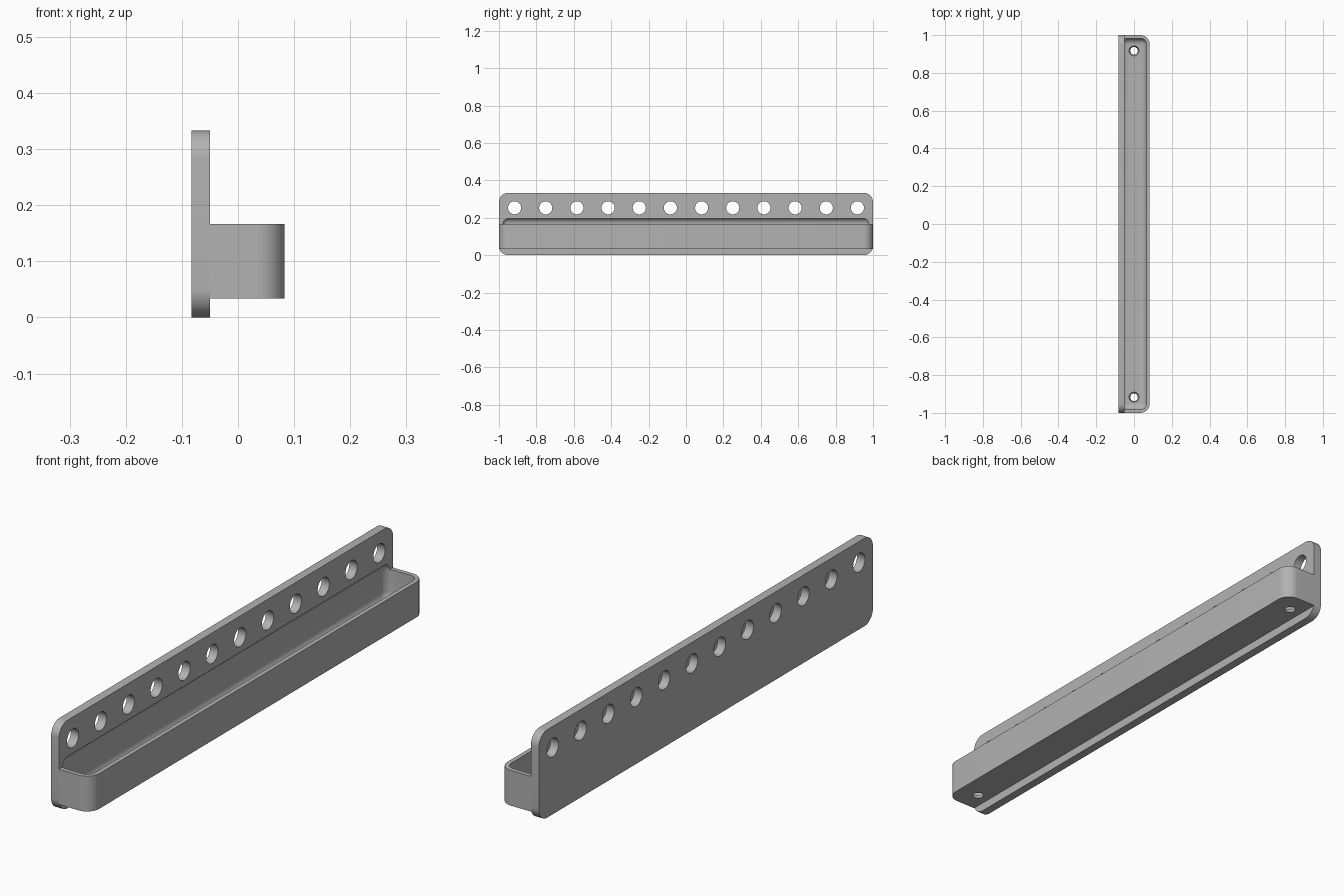
import bpy, bmesh, math
from mathutils import Matrix, Vector

cube = bpy.data.objects.get("Cube")
if cube:
    bpy.data.objects.remove(cube, do_unlink=True)

grey = bpy.data.materials.new("plain grey")
grey.use_nodes = True
tone = (0.45, 0.45, 0.45, 1)
grey.diffuse_color = tone
grey.node_tree.nodes["Principled BSDF"].inputs["Base Color"].default_value = tone


def make_box(name, low, high, radius, segments, pick):
    """Box between two corners, with the edges chosen by pick rounded."""
    bm = bmesh.new()
    low, high = Vector(low), Vector(high)
    bmesh.ops.create_cube(bm, size=1)
    bmesh.ops.scale(bm, vec=high - low, verts=bm.verts)
    bmesh.ops.translate(bm, vec=(low + high) / 2, verts=bm.verts)
    bmesh.ops.bevel(bm, geom=[e for e in bm.edges if pick(e)], offset=radius,
                    segments=segments, profile=0.5, affect='EDGES')
    return finish(name, bm)


def finish(name, bm):
    bmesh.ops.recalc_face_normals(bm, faces=bm.faces)
    mesh = bpy.data.meshes.new(name)
    bm.to_mesh(mesh)
    bm.free()
    mesh.materials.append(grey)
    obj = bpy.data.objects.new(name, mesh)
    bpy.context.collection.objects.link(obj)
    return obj


def add_cylinder(bm, centre, bottom, top, depth, turn=Matrix()):
    bmesh.ops.create_cone(bm, cap_ends=True, segments=40, radius1=bottom, radius2=top,
                          depth=depth, matrix=Matrix.Translation(centre) @ turn)


def along(edge, axis):
    d = edge.verts[1].co - edge.verts[0].co
    return abs(d[axis]) > 0.99 * d.length


def cut(obj, cutters):
    """Apply the cutters and smooth the rounded surfaces."""
    bpy.context.view_layer.objects.active = obj
    for cutter in cutters:
        mod = obj.modifiers.new("cut", 'BOOLEAN')
        mod.operation, mod.solver, mod.object = 'DIFFERENCE', 'EXACT', cutter
        bpy.ops.object.modifier_apply(modifier=mod.name)
    bpy.ops.object.select_all(action='DESELECT')
    obj.select_set(True)
    bpy.ops.object.shade_smooth_by_angle(angle=math.radians(30))


back, joint, front = -0.0833, -0.05, 0.0833

# Upright mounting plate with four rounded corners
plate = make_box("mounting_plate", (back, -1, 0), (joint, 1, 0.333), 0.05, 10,
                 lambda e: along(e, 0))

# Tray body with two rounded outer corners
tray = make_box("tray", (joint, -1, 0.0333), (front, 1, 0.1667), 0.05, 10,
                lambda e: along(e, 2) and e.verts[0].co.x > 0)

# Filleted cavity, which also bites into the plate
cavity = make_box("cavity_cutter", (-0.0667, -0.983, 0.05), (0.0667, 0.983, 0.2),
                  0.0333, 8, lambda e: True)

# Row of round holes through the plate
bm = bmesh.new()
for i in range(12):
    add_cylinder(bm, (back, (i - 5.5) / 6, 0.253), 0.035, 0.035, 0.2,
                 Matrix.Rotation(math.pi / 2, 4, 'Y'))
plate_holes = finish("plate_hole_cutter", bm)

# Countersunk drain holes, one near each end of the tray
bm = bmesh.new()
for y in (-0.917, 0.917):
    add_cylinder(bm, (0, y, 0.042), 0.019, 0.028, 0.022)
drain_holes = finish("drain_hole_cutter", bm)

cut(plate, [cavity, plate_holes])
cut(tray, [cavity, drain_holes])

# Cutters stay out of sight
for helper in (cavity, plate_holes, drain_holes):
    helper.hide_render = True
    helper.hide_set(True)
